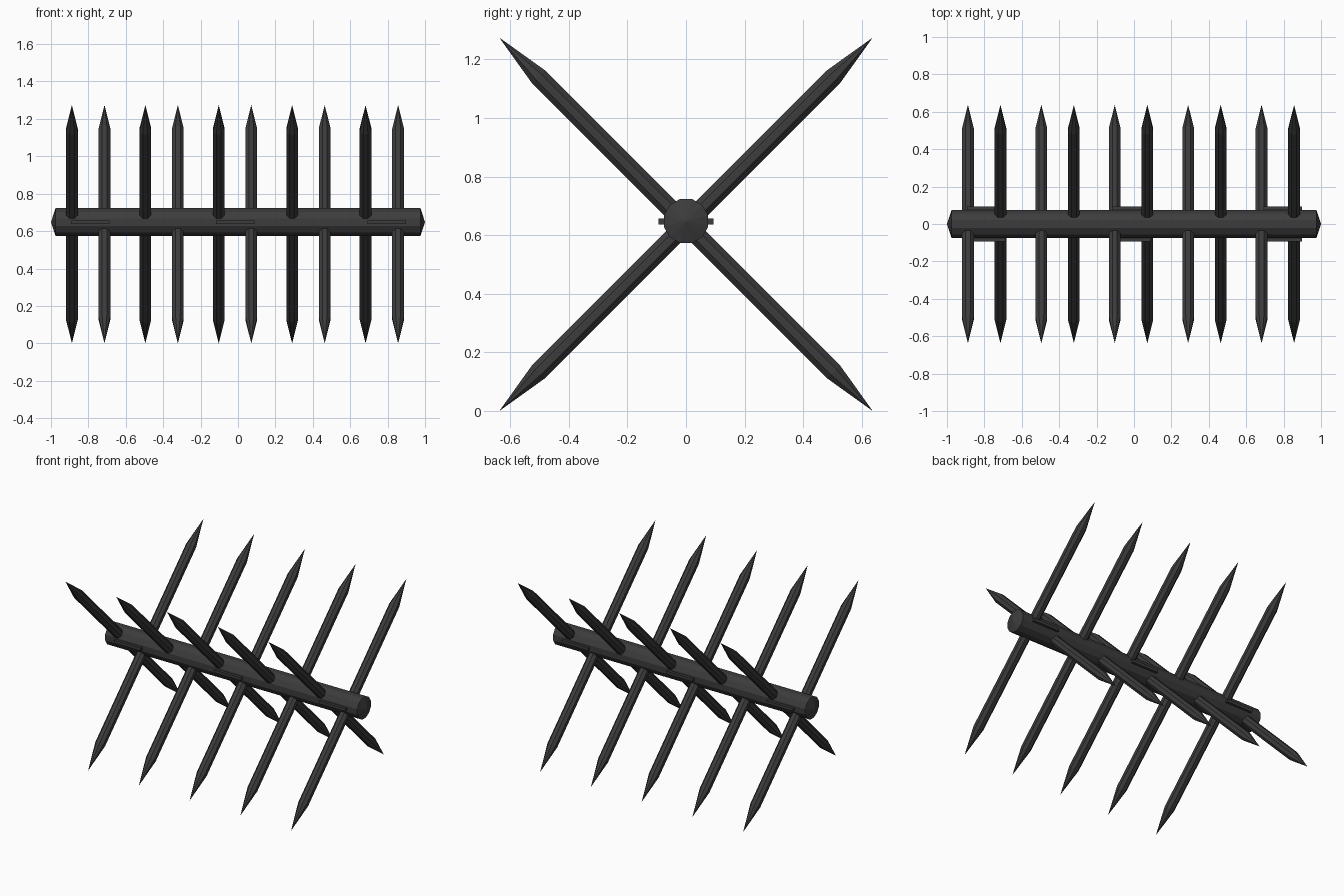
import bpy, bmesh, math
from mathutils import Matrix, Vector

if "Cube" in bpy.data.objects:
    bpy.data.objects.remove(bpy.data.objects["Cube"])

mat = bpy.data.materials.new("dark_iron")
mat.diffuse_color = (0.045, 0.045, 0.045, 1)
mat.use_nodes = True
mat.node_tree.nodes["Principled BSDF"].inputs["Base Color"].default_value = mat.diffuse_color


def add_object(name, bm):
    bmesh.ops.recalc_face_normals(bm, faces=bm.faces)
    mesh = bpy.data.meshes.new(name)
    bm.to_mesh(mesh)
    bm.free()
    mesh.materials.append(mat)
    obj = bpy.data.objects.new(name, mesh)
    bpy.context.collection.objects.link(obj)
    return obj


def pointed_rod(name, half, tip, radius, sides, matrix):
    """Prism along local z with a pointed cone at both ends."""
    bm = bmesh.new()
    rings = []
    for z in (-half + tip, half - tip):
        rings.append([bm.verts.new((radius * math.cos(a), radius * math.sin(a), z))
                      for a in (2 * math.pi * (i + 0.5) / sides for i in range(sides))])
    ends = [bm.verts.new((0, 0, -half)), bm.verts.new((0, 0, half))]
    for i in range(sides):
        j = (i + 1) % sides
        bm.faces.new((rings[0][i], rings[0][j], rings[1][j], rings[1][i]))
        for ring, end in zip(rings, ends):
            bm.faces.new((ring[i], ring[j], end))
    bm.transform(matrix)
    return add_object(name, bm)


# Central beam with shallow domed ends
beam = pointed_rod("beam", 1.0, 0.025, 0.078, 12,
                   Matrix.Translation((0, 0, 0.648)) @ Matrix.Rotation(math.pi / 2, 4, 'Y'))

# Crossed pairs of sharpened stakes
REACH = 0.637
for k in range(5):
    for x0, lean, label in ((-0.888, 1, "forward"), (-0.714, -1, "backward")):
        pointed_rod(f"stake_{label}_{k + 1}", REACH * math.sqrt(2), 0.19, 0.034, 8,
                    Matrix.Translation((x0 + 0.3925 * k, 0, REACH))
                    @ Matrix.Rotation(lean * math.pi / 4, 4, 'X'))

# Flat cleats showing on both sides of the beam
for k, x in enumerate((-0.79, -0.015, 0.795)):
    for side, label in ((-1, "front"), (1, "back")):
        bm = bmesh.new()
        bmesh.ops.create_cube(bm, size=1)
        bm.transform(Matrix.Translation((x, side * 0.08, 0.647))
                     @ Matrix.Diagonal((0.205, 0.028, 0.02, 1)))
        add_object(f"cleat_{label}_{k + 1}", bm)
